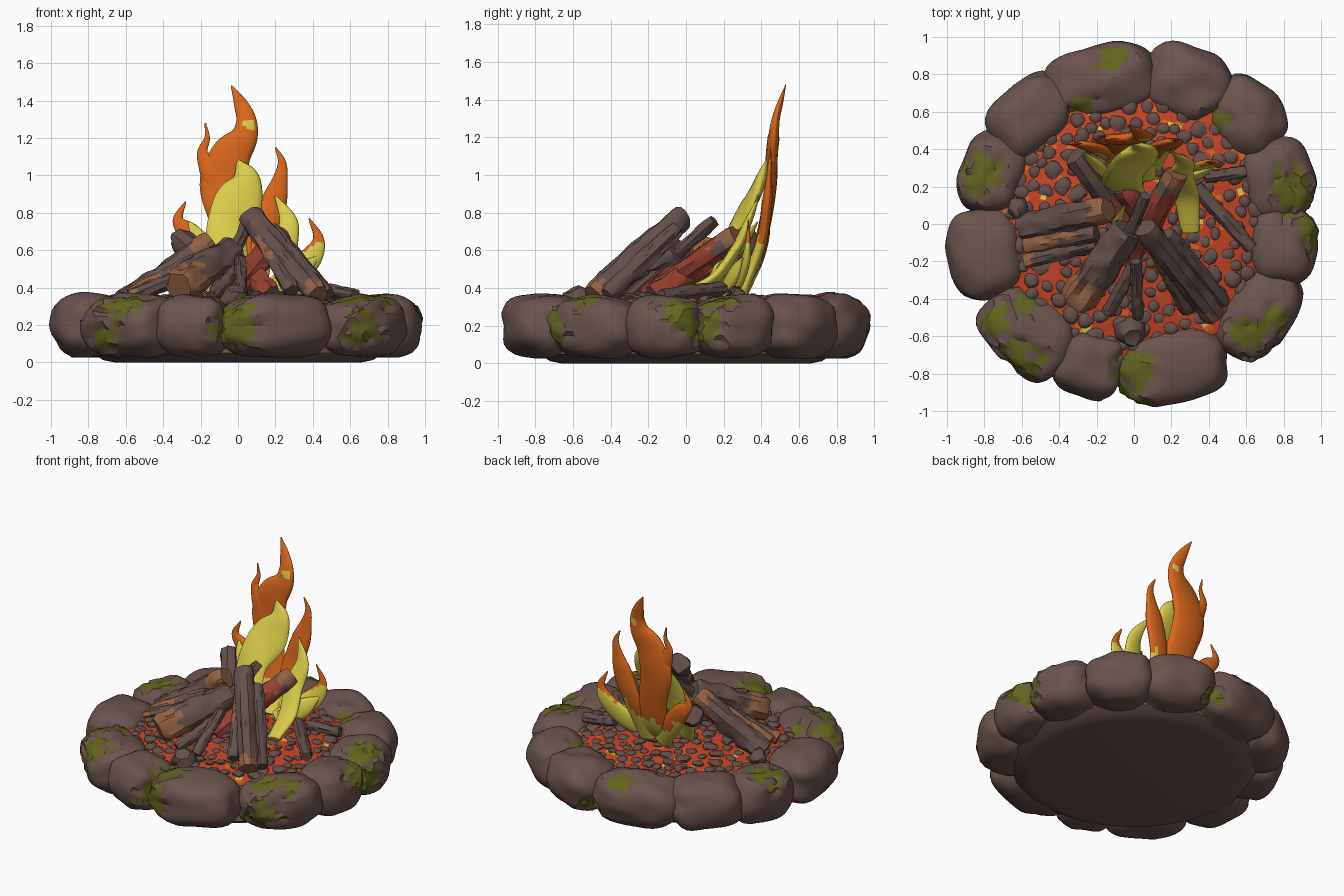
import bpy, bmesh, math, random
from mathutils import Vector, noise

if "Cube" in bpy.data.objects:
    bpy.data.objects.remove(bpy.data.objects["Cube"])

random.seed(4)


def mat(name, r, g, b):
    m = bpy.data.materials.new(name)
    m.diffuse_color = (r, g, b, 1)
    m.use_nodes = True
    m.node_tree.nodes["Principled BSDF"].inputs["Base Color"].default_value = m.diffuse_color
    return m


STONE = mat("brown stone", 0.148, 0.088, 0.076)
BARK = mat("dark bark", 0.128, 0.079, 0.07)
WOOD = mat("cut wood", 0.29, 0.12, 0.058)
MOSS = mat("green moss", 0.125, 0.13, 0.014)
RED = mat("ember red", 0.56, 0.058, 0.019)
CHAR = mat("glowing wood", 0.30, 0.05, 0.03)
ORANGE = mat("flame orange", 0.70, 0.135, 0.012)
YELLOW = mat("flame yellow", 0.70, 0.60, 0.07)


def finish(bm, name, mats, angle=40):
    bmesh.ops.recalc_face_normals(bm, faces=bm.faces)
    me = bpy.data.meshes.new(name)
    bm.to_mesh(me)
    bm.free()
    for m in mats:
        me.materials.append(m)
    ob = bpy.data.objects.new(name, me)
    bpy.context.collection.objects.link(ob)
    bpy.ops.object.select_all(action='DESELECT')
    bpy.context.view_layer.objects.active = ob
    ob.select_set(True)
    bpy.ops.object.shade_smooth_by_angle(angle=math.radians(angle))
    return ob


def skin(bm, rings):
    """Bridge a list of point rings into a capped tube; returns rows of faces and the caps."""
    vs = [[bm.verts.new(p) for p in ring] for ring in rings]
    n = len(vs[0])
    rows = [[bm.faces.new((a[i], a[(i + 1) % n], b[(i + 1) % n], b[i])) for i in range(n)]
            for a, b in zip(vs, vs[1:])]
    return rows, [bm.faces.new(vs[0][::-1]), bm.faces.new(vs[-1])]


def circle(r, z, n=64):
    return [(r * math.cos(i * math.tau / n), r * math.sin(i * math.tau / n), z) for i in range(n)]


# Ground slab under the stones
bm = bmesh.new()
skin(bm, [circle(0.66, 0), circle(0.72, 0.012), circle(0.78, 0.05), circle(0.74, 0.2)])
finish(bm, "base_slab", [STONE])


# Ember bed: a low dome, mostly red with a few brighter spots
def bed_z(r):
    return 0.375 - 0.18 * r * r


bm = bmesh.new()
skin(bm, [circle(r, bed_z(r), 96) for r in [0.01 + 0.03 * i for i in range(25)]])
for f in bm.faces:
    v = noise.noise(f.calc_center_median() * 18)
    f.material_index = 2 if v > 0.62 else 1 if v > 0.4 else 0
finish(bm, "ember_bed", [RED, ORANGE, YELLOW])

# Coals packed over the bed
bm = bmesh.new()
placed = []
for _ in range(3000):
    a, d = random.random() * math.tau, 0.67 * math.sqrt(random.random())
    s = random.uniform(0.03, 0.05)
    p = Vector((d * math.cos(a), d * math.sin(a), bed_z(d) - 0.003))
    if all((p - q).length > (s + t) * 0.86 for q, t in placed):
        placed.append((p, s))
placed += [(Vector((-0.02, -0.57, 0.34)), 0.085), (Vector((-0.62, 0.08, 0.34)), 0.06)]
for p, s in placed:
    flat = 0.5 if s < 0.055 else 0.8
    for v in bmesh.ops.create_icosphere(bm, subdivisions=2, radius=s)["verts"]:
        k = 1 + 0.45 * noise.noise(v.co * 22 + p * 9)
        v.co = p + Vector((v.co.x * k, v.co.y * k, v.co.z * k * flat))
finish(bm, "coals", [BARK])

# Ring stones: centre x, y, half width along the ring, half depth, top height
STONES = [(-0.17, 0.77, 0.28, 0.19, 0.37), (0.29, 0.755, 0.22, 0.19, 0.37),
          (0.60, 0.575, 0.20, 0.19, 0.36), (0.775, 0.24, 0.20, 0.19, 0.37),
          (0.80, -0.11, 0.20, 0.19, 0.36), (0.67, -0.48, 0.25, 0.18, 0.36),
          (0.20, -0.765, 0.29, 0.20, 0.37), (-0.23, -0.75, 0.18, 0.18, 0.36),
          (-0.57, -0.58, 0.26, 0.20, 0.37), (-0.795, -0.16, 0.23, 0.20, 0.37),
          (-0.76, 0.27, 0.20, 0.18, 0.37), (-0.55, 0.575, 0.23, 0.19, 0.37)]
# Moss patches: x, y, z, radius
PATCHES = [(-0.12, 0.9, 0.35, 0.09), (-0.27, 0.62, 0.34, 0.06), (0.45, 0.57, 0.33, 0.06),
           (0.85, 0.17, 0.35, 0.12), (0.97, -0.03, 0.28, 0.11), (0.75, -0.50, 0.32, 0.08),
           (0.60, -0.58, 0.33, 0.09), (0.66, -0.68, 0.18, 0.10), (0.0, -0.77, 0.35, 0.11),
           (0.0, -0.93, 0.2, 0.13), (-0.60, -0.73, 0.31, 0.11), (-0.75, -0.52, 0.33, 0.10),
           (-0.57, -0.4, 0.35, 0.07), (-0.82, 0.27, 0.36, 0.12), (-0.72, -0.68, 0.12, 0.08),
           (0.97, 0.1, 0.2, 0.10), (0.1, 0.93, 0.1, 0.06)]


def in_moss(c):
    return any((c - Vector(q[:3])).length < q[3] * (0.92 + 0.7 * noise.noise(c * 19)) for q in PATCHES)


for i, (x, y, w, d, top) in enumerate(STONES):
    bm = bmesh.new()
    out = Vector((x, y, 0)).normalized()
    side = Vector((-out.y, out.x, 0))
    zc, h, k = (top + 0.025) / 2, (top - 0.025) / 2, 2.8
    bmesh.ops.create_icosphere(bm, subdivisions=4, radius=1)
    for v in bm.verts:
        n = v.co.normalized()
        n *= sum(abs(c) ** k for c in n) ** (-1 / k)          # rounded block
        n *= 1 + 0.11 * noise.noise(n * 1.5 + Vector((i * 7.1, 3, 1)))
        n.y *= 1 - 0.10 * max(0, -n.z)                        # undercut foot
        v.co = Vector((x, y, zc)) + side * n.x * w * 1.07 + out * n.y * d + Vector((0, 0, max(-1, n.z) * h))
    bm.normal_update()
    mossy = [f for f in bm.faces if in_moss(f.calc_center_median())]
    for f in mossy:
        f.material_index = 1
    for v in {v for f in mossy for v in f.verts}:             # ragged raised moss
        v.co += v.normal * random.uniform(0.006, 0.024)
    finish(bm, f"ring_stone_{i + 1}", [STONE, MOSS], 35)


# Logs: foot, head, radius, bare wood at foot / head (fraction), glowing fraction of length
def log(name, a, b, r, foot=0.0, head=0.0, glow=0.0):
    a, b = Vector(a), Vector(b)
    ax = (b - a).normalized()
    u = ax.orthogonal().normalized()
    w = ax.cross(u)
    bm = bmesh.new()
    rings, n, m = [], 18, 18
    for j in range(m + 1):
        t, ring = j / m, []
        for i in range(n):
            an = i * math.tau / n
            e = u * math.cos(an) + w * math.sin(an)
            groove = 0.25 * noise.noise(e * 2.6 + a * 9 + ax * t * 1.5)
            knot = 0.22 * noise.noise(e * 1.5 + b * 7 + ax * t * 7)
            end = 0.88 if j in (0, m) else 1
            ring.append(a.lerp(b, t) + e * r * end * (1 + groove + knot))
        rings.append(ring)
    rows, caps = skin(bm, rings)
    for j, row in enumerate(rows):
        t = (j + 0.5) / m
        for f in row:
            v = noise.noise(f.calc_center_median() * 13)
            if t < foot * (1 + v) or 1 - t < head * (1 + 1.2 * v):
                f.material_index = 1
            elif glow and t < glow + v * 0.2:
                f.material_index = 2
    caps[0].material_index = 1 if foot else 0
    caps[1].material_index = 1 if head else 0
    finish(bm, name, [BARK, WOOD, CHAR], 35)


log("front_left_log", (-0.32, -0.42, 0.40), (-0.03, -0.03, 0.59), 0.088, foot=0.28)
log("front_right_log", (0.43, -0.49, 0.36), (0.06, -0.02, 0.78), 0.066, foot=0.1)
log("right_lean_log", (0.48, -0.42, 0.36), (0.18, -0.05, 0.71), 0.045)
log("center_split_log", (0.29, -0.46, 0.38), (0.09, -0.08, 0.73), 0.042, head=0.35)
log("left_log", (-0.60, -0.02, 0.33), (-0.14, 0.08, 0.64), 0.072, head=0.18)
log("left_split_log", (-0.58, -0.11, 0.36), (-0.2, -0.05, 0.55), 0.045, foot=0.7)
log("left_low_log", (-0.58, -0.20, 0.35), (-0.2, -0.1, 0.50), 0.042, foot=0.15)
log("back_left_log", (0.02, -0.08, 0.38), (-0.31, 0.37, 0.66), 0.066, glow=0.4)
log("glowing_log", (-0.04, -0.2, 0.36), (0.23, 0.27, 0.68), 0.065, head=0.14, glow=0.8)
log("inner_glowing_log", (0.18, -0.18, 0.36), (-0.06, 0.2, 0.58), 0.06, glow=1.2)
log("thin_stick", (-0.13, -0.3, 0.36), (0.06, 0.15, 0.76), 0.033)
log("right_low_log", (0.33, 0.2, 0.40), (0.63, -0.13, 0.36), 0.036)
log("right_stub", (0.38, 0.25, 0.38), (0.6, 0.28, 0.37), 0.032)
log("front_twig_1", (-0.14, -0.48, 0.35), (0.0, -0.22, 0.5), 0.036)
log("front_twig_2", (0.02, -0.5, 0.35), (0.01, -0.2, 0.55), 0.032)


# Flames: flattened tapering tubes through control points (x, y, z, half width)
def smooth_path(pts, steps=6):
    p = [Vector(q) for q in pts]
    p = [2 * p[0] - p[1]] + p + [2 * p[-1] - p[-2]]
    res = []
    for q0, q1, q2, q3 in zip(p, p[1:], p[2:], p[3:]):
        for s in range(steps):
            t = s / steps
            res.append(0.5 * (2 * q1 + (q2 - q0) * t + (2 * q0 - 5 * q1 + 4 * q2 - q3) * t * t
                              + (3 * q1 - q0 - 3 * q2 + q3) * t ** 3))
    return res + [p[-2]]


def flame(name, pts, main):
    path = smooth_path(pts)
    rings = []
    for j, q in enumerate(path):
        tan = (path[min(j + 1, len(path) - 1)] - path[max(j - 1, 0)]).to_3d().normalized()
        side = Vector((0, 1, 0)).cross(tan)
        side = (side if side.length > 0.2 else Vector((1, 0, 0))).normalized()
        thick = tan.cross(side)
        w = max(q[3], 0.003)
        rings.append([q.to_3d() + side * w * math.cos(a) + thick * min(0.032, w * 0.4) * math.sin(a)
                      for a in [i * math.tau / 16 for i in range(16)]])
    bm = bmesh.new()
    skin(bm, rings)
    if main is ORANGE:                                        # yellow licks near the base, one spot above
        for f in bm.faces:
            c = f.calc_center_median()
            low = c.z + 0.22 * noise.noise(c * 8) < 0.56
            f.material_index = int(low or (c - Vector((0.06, 0.47, 1.27))).length < 0.035)
    finish(bm, name, [main, YELLOW], 60)


flame("tall_flame", [(0.02, 0.25, 0.36, 0.10), (0, 0.36, 0.52, 0.11), (-0.04, 0.42, 0.75, 0.11),
                     (-0.08, 0.45, 0.95, 0.125), (-0.04, 0.455, 1.1, 0.11), (0.03, 0.465, 1.2, 0.075),
                     (0.045, 0.475, 1.29, 0.055), (0.015, 0.5, 1.38, 0.037), (-0.035, 0.53, 1.48, 0.004)], ORANGE)
flame("left_tip_flame", [(-0.1, 0.44, 0.9, 0.06), (-0.15, 0.45, 1.04, 0.06), (-0.19, 0.46, 1.12, 0.03),
                         (-0.165, 0.465, 1.2, 0.015), (-0.175, 0.47, 1.28, 0.004)], ORANGE)
flame("right_flame", [(0.08, 0.3, 0.38, 0.07), (0.13, 0.4, 0.65, 0.07), (0.19, 0.43, 0.85, 0.07),
                      (0.225, 0.44, 0.98, 0.04), (0.235, 0.445, 1.07, 0.022), (0.2, 0.45, 1.15, 0.004)], ORANGE)
flame("far_right_flame", [(0.15, 0.22, 0.36, 0.06), (0.28, 0.28, 0.45, 0.07), (0.39, 0.32, 0.56, 0.06),
                          (0.43, 0.33, 0.66, 0.03), (0.38, 0.33, 0.77, 0.004)], ORANGE)
flame("left_flame", [(-0.02, 0.3, 0.38, 0.07), (-0.15, 0.38, 0.55, 0.07), (-0.25, 0.42, 0.68, 0.06),
                     (-0.32, 0.43, 0.76, 0.03), (-0.28, 0.43, 0.86, 0.004)], ORANGE)
flame("inner_flame", [(0, 0.1, 0.36, 0.08), (-0.05, 0.17, 0.5, 0.11), (-0.06, 0.25, 0.7, 0.11),
                      (0.0, 0.34, 0.85, 0.13), (0.04, 0.40, 0.98, 0.08), (0.0, 0.43, 1.08, 0.008)], YELLOW)
flame("inner_right_flame", [(0.3, -0.04, 0.36, 0.05), (0.28, 0.15, 0.45, 0.07), (0.25, 0.26, 0.6, 0.07),
                            (0.27, 0.33, 0.75, 0.05), (0.2, 0.39, 0.89, 0.005)], YELLOW)
flame("inner_left_flame", [(-0.1, 0.15, 0.38, 0.07), (-0.17, 0.24, 0.55, 0.07), (-0.21, 0.32, 0.66, 0.05),
                           (-0.26, 0.38, 0.75, 0.008)], YELLOW)
flame("low_right_flame", [(0.2, 0.2, 0.38, 0.06), (0.33, 0.26, 0.48, 0.06), (0.42, 0.3, 0.56, 0.008)], YELLOW)
flame("front_lick", [(-0.14, -0.17, 0.36, 0.03), (-0.11, -0.04, 0.48, 0.035), (-0.05, 0.1, 0.65, 0.006)], YELLOW)
